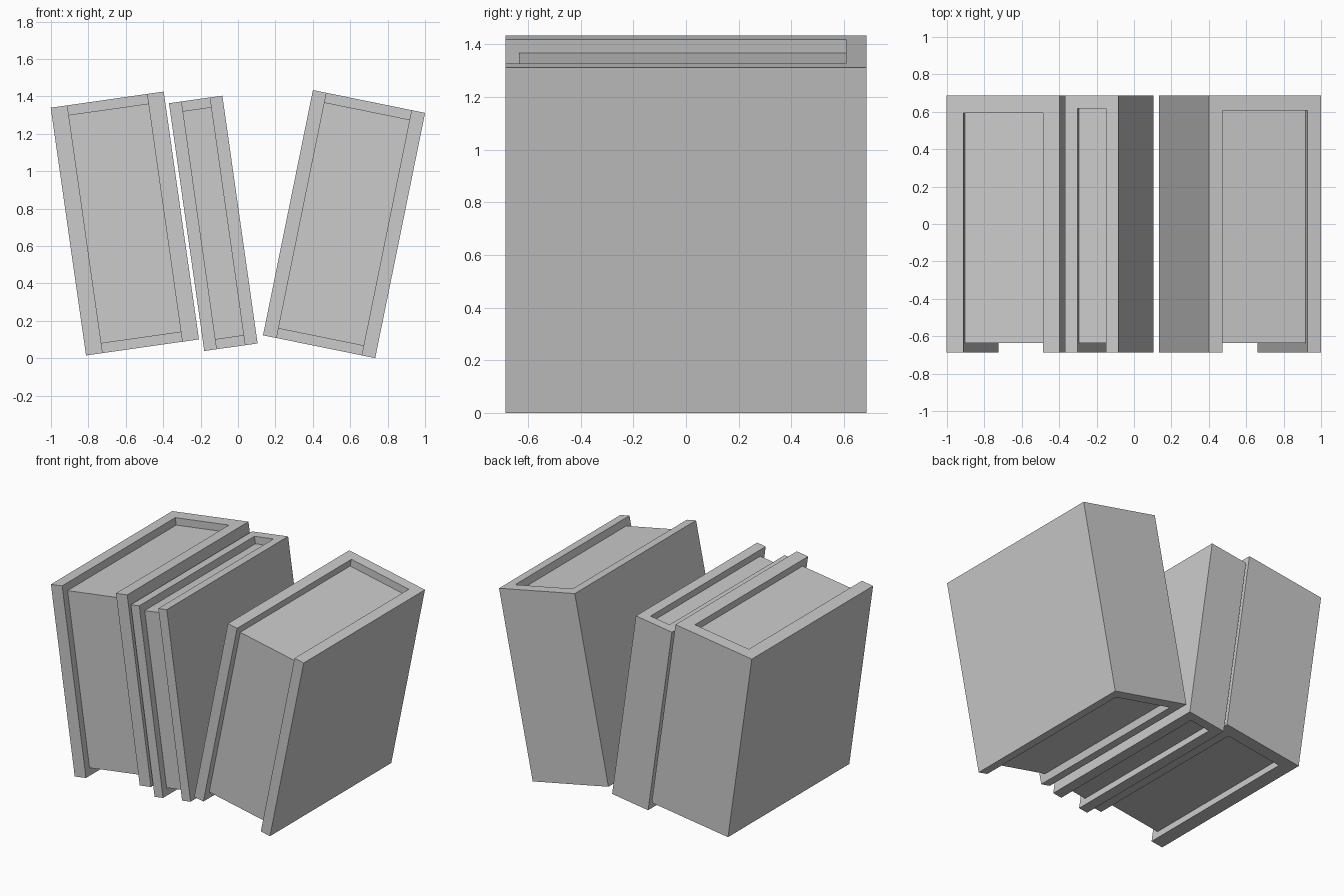
import bpy, bmesh
from math import radians
from mathutils import Matrix

if "Cube" in bpy.data.objects:
    bpy.data.objects.remove(bpy.data.objects["Cube"])

HEIGHT = 1.338     # cover height
DEPTH = 0.686      # half depth, spine at +y
FRONT = -0.635     # front edge of the pages
INSET = 0.052      # pages sit below the cover edges


def prism(name, outline, height, placement):
    """Extrude a flat outline along local z, centred, and place it."""
    bm = bmesh.new()
    face = bm.faces.new([bm.verts.new((x, y, -height / 2)) for x, y in outline])
    top = bmesh.ops.extrude_face_region(bm, geom=[face])["geom"]
    bmesh.ops.translate(bm, vec=(0, 0, height),
                        verts=[v for v in top if isinstance(v, bmesh.types.BMVert)])
    bmesh.ops.recalc_face_normals(bm, faces=bm.faces)
    mesh = bpy.data.meshes.new(name)
    bm.to_mesh(mesh)
    bm.free()
    obj = bpy.data.objects.new(name, mesh)
    bpy.context.collection.objects.link(obj)
    obj.matrix_world = placement


def book(name, x, z, width, board, spine, tilt):
    placement = Matrix.Translation((x, 0, z)) @ Matrix.Rotation(radians(tilt), 4, 'Y')
    w, i = width / 2, width / 2 - board
    back = DEPTH - spine
    # U-shaped cover: two boards joined by the spine
    prism(name + "_cover", [(-w, -DEPTH), (-i, -DEPTH), (-i, back), (i, back),
                            (i, -DEPTH), (w, -DEPTH), (w, DEPTH), (-w, DEPTH)],
          HEIGHT, placement)
    # Page block between the boards
    prism(name + "_pages", [(-i, FRONT), (i, FRONT), (i, back), (-i, back)],
          HEIGHT - 2 * INSET, placement)


# Two books lean left, one leans right
book("left_book", -0.605, 0.72, 0.61, 0.09, 0.093, -8.1)
book("middle_book", -0.132, 0.721, 0.288, 0.068, 0.069, -8.1)
book("right_book", 0.567, 0.717, 0.612, 0.074, 0.079, 11.5)
